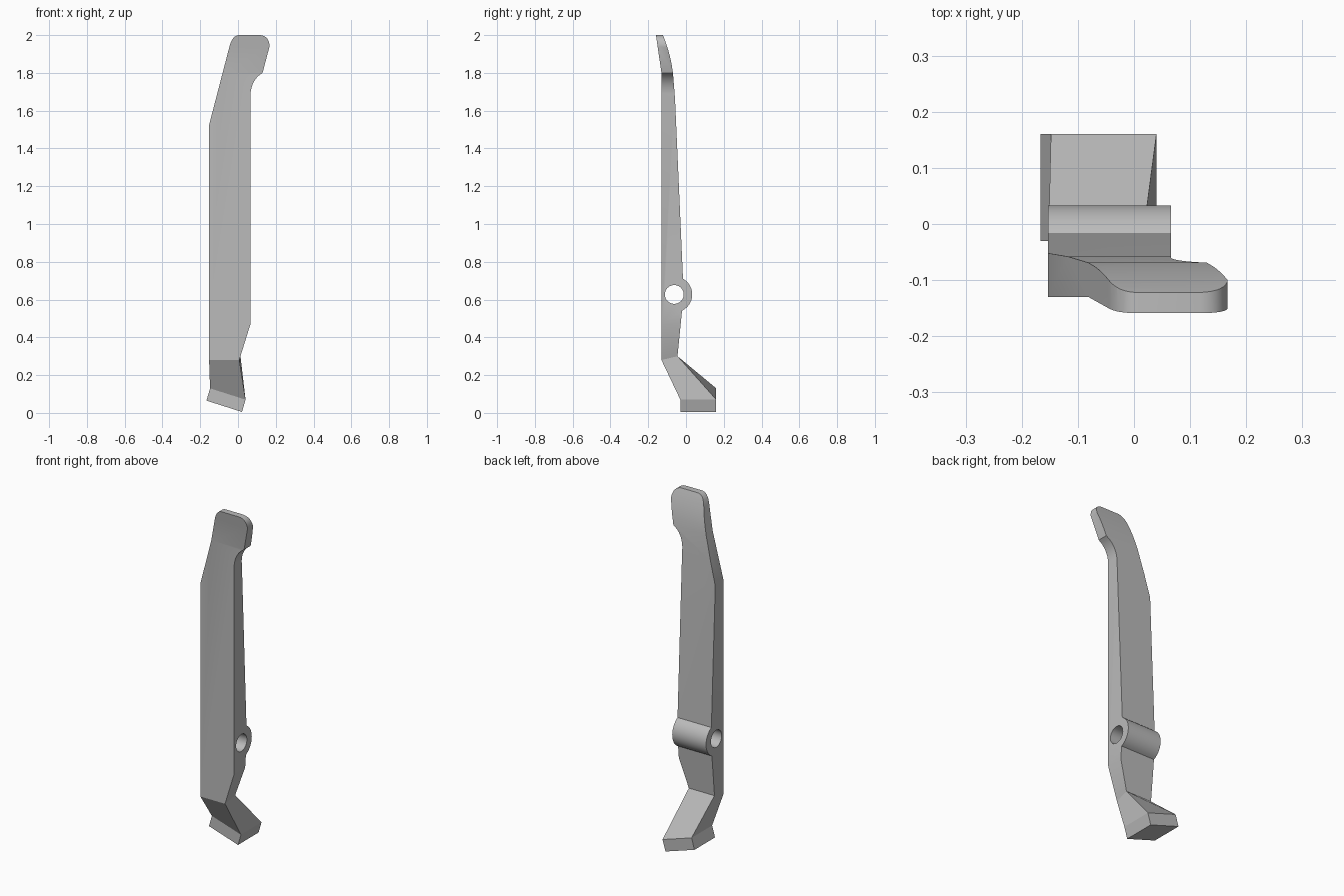
import bpy
import bmesh
import math
from mathutils import Vector

if "Cube" in bpy.data.objects:
    bpy.data.objects.remove(bpy.data.objects["Cube"], do_unlink=True)

grey = bpy.data.materials.new("plain grey")
grey.use_nodes = True
grey.diffuse_color = (0.5, 0.5, 0.5, 1)
grey.node_tree.nodes["Principled BSDF"].inputs["Base Color"].default_value = (0.5, 0.5, 0.5, 1)


def bend(a, ctrl, b, n=8):
    """Rounded corner from a to b, pulled towards ctrl."""
    a, ctrl, b = Vector(a), Vector(ctrl), Vector(b)
    return [tuple(a.lerp(ctrl, i / n).lerp(ctrl.lerp(b, i / n), i / n)) for i in range(n + 1)]


def arc(cy, cz, r, start, end, n):
    angles = [math.radians(start + (end - start) * i / n) for i in range(n + 1)]
    return [(cy + r * math.cos(t), cz + r * math.sin(t)) for t in angles]


def add_object(name, bm):
    bmesh.ops.recalc_face_normals(bm, faces=bm.faces)
    mesh = bpy.data.meshes.new(name)
    bm.to_mesh(mesh)
    bm.free()
    mesh.materials.append(grey)
    obj = bpy.data.objects.new(name, mesh)
    bpy.context.collection.objects.link(obj)
    return obj


def prism(name, points, low, high, axis):
    """Extrude an outline along x or y."""
    bm = bmesh.new()
    place = (lambda p, d: (d, p[0], p[1])) if axis == "x" else (lambda p, d: (p[0], d, p[1]))
    face = bm.faces.new([bm.verts.new(place(p, low)) for p in points])
    ext = bmesh.ops.extrude_face_region(bm, geom=[face])
    moved = [v for v in ext["geom"] if isinstance(v, bmesh.types.BMVert)]
    bmesh.ops.translate(bm, verts=moved, vec=place((0, 0), high - low))
    return add_object(name, bm)


def cut(obj, cutter, operation):
    mod = obj.modifiers.new(operation, "BOOLEAN")
    mod.operation, mod.solver, mod.object = operation, "EXACT", cutter
    bpy.context.view_layer.update()
    evaluated = obj.evaluated_get(bpy.context.evaluated_depsgraph_get())
    mesh = bpy.data.meshes.new_from_object(evaluated)
    obj.modifiers.clear()
    obj.data = mesh
    bpy.data.objects.remove(cutter, do_unlink=True)


# Lever arm: side profile with the pivot knuckle, trimmed to the front outline
PIVOT_Y, PIVOT_Z = -0.062, 0.627
side = [(-0.13, 0.28), (-0.045, 0.30), (-0.021, 0.541)]
side += arc(PIVOT_Y, PIVOT_Z, 0.095, -61, 61, 20)
side += [(-0.058, 1.66), (-0.069, 1.8)]
side += bend((-0.072, 1.82), (-0.085, 1.91), (-0.122, 2.0))[1:]
side += [(-0.159, 2.0), (-0.13, 1.8)]
lever_arm = prism("lever_arm", side, -0.3, 0.3, "x")

front = [(-0.153, 0.2), (-0.153, 1.525)]
front += bend((-0.045, 1.94), (-0.03, 2.0), (0.008, 2.0))
front += bend((0.118, 2.0), (0.165, 1.995), (0.167, 1.94))
front += bend((0.13, 1.8), (0.072, 1.765), (0.066, 1.69))
front += [(0.066, 0.47), (-0.018, 0.2)]
cut(lever_arm, prism("outline", front, -0.4, 0.4, "y"), "INTERSECT")

# Pivot hole
hole = arc(PIVOT_Y, PIVOT_Z, 0.05, 0, 345, 23)
cut(lever_arm, prism("hole", hole, -0.4, 0.4, "x"), "DIFFERENCE")

# Foot: tapers from the arm's lower end to a tilted block
sections = [
    [(-0.153, -0.13, 0.28), (0.007, -0.13, 0.28), (0.013, -0.045, 0.30), (-0.153, -0.045, 0.30)],
    [(x, y, z) for x, y, z in ((-0.148, -0.03, 0.13), (0.04, -0.03, 0.07),
                               (0.04, 0.16, 0.07), (-0.148, 0.16, 0.13))],
]
sections.append([(x - 0.019, y, z - 0.065) for x, y, z in sections[1]])
bm = bmesh.new()
rings = [[bm.verts.new(p) for p in ring] for ring in sections]
for upper, lower in zip(rings, rings[1:]):
    for i in range(4):
        j = (i + 1) % 4
        bm.faces.new((upper[i], upper[j], lower[j], lower[i]))
bm.faces.new(rings[0])
bm.faces.new(rings[-1])
foot = add_object("foot", bm)

# Smooth the rounded parts, keep edges crisp
bpy.ops.object.select_all(action="DESELECT")
lever_arm.select_set(True)
bpy.context.view_layer.objects.active = lever_arm
bpy.ops.object.shade_smooth_by_angle(angle=math.radians(25))
